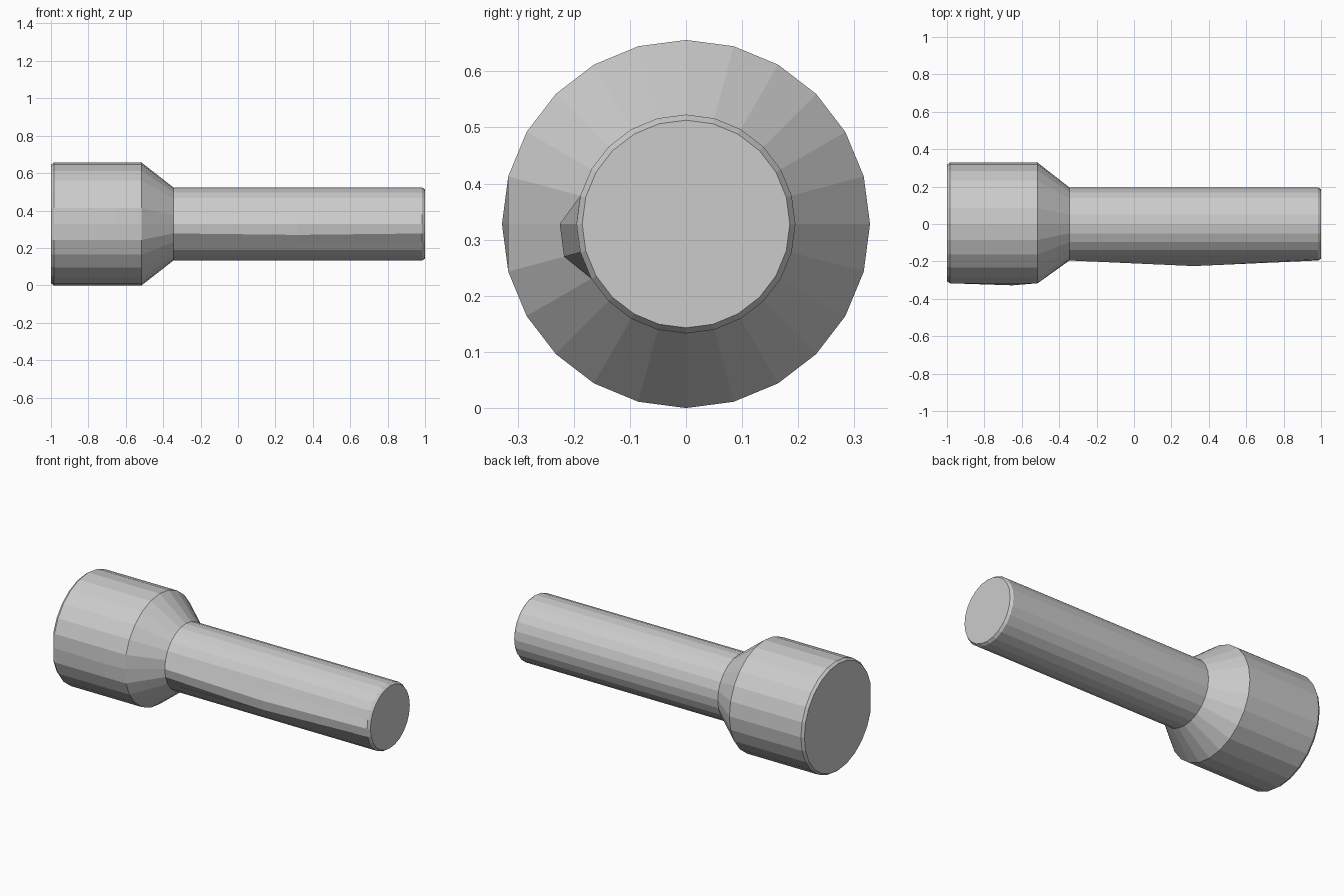
import bpy, bmesh
from math import sin, cos, pi, radians

if "Cube" in bpy.data.objects:
    bpy.data.objects.remove(bpy.data.objects["Cube"])

SIDES = 24
AXIS_Z = 0.328
FRONT = 18  # index of the vertex column facing -y

# Lathe profile along x: (x, radius)
profile = [(-1.0, 0.317), (-0.985, 0.328), (-0.65, 0.328), (-0.515, 0.328),
           (-0.345, 0.195), (0.32, 0.195), (0.985, 0.195), (1.0, 0.185)]


def local_radius(row, col, r):
    # Front of head: flattened at both ends, full in the middle
    if col == FRONT and row in (0, 1, 3):
        return r * cos(radians(15))
    # Front of shaft: slight swelling halfway along
    if row == 5 and col in (FRONT, FRONT - 1):
        return 0.225
    return r


bm = bmesh.new()
rings = []
for row, (x, r) in enumerate(profile):
    ring = []
    for col in range(SIDES):
        a = 2 * pi * col / SIDES
        rr = local_radius(row, col, r)
        ring.append(bm.verts.new((x, rr * cos(a), AXIS_Z + rr * sin(a))))
    rings.append(ring)

# Turn so that column FRONT lies on -y
for v in bm.verts:
    y, z = v.co.y, v.co.z - AXIS_Z
    v.co.y, v.co.z = z, AXIS_Z + y

# Side walls and end caps
for a, b in zip(rings, rings[1:]):
    for i in range(SIDES):
        j = (i + 1) % SIDES
        bm.faces.new((a[i], a[j], b[j], b[i]))
bm.faces.new(rings[0])
bm.faces.new(rings[-1])
bmesh.ops.recalc_face_normals(bm, faces=bm.faces)

# Headed pin: wide head, cone, slim shaft
mesh = bpy.data.meshes.new("headed_pin")
bm.to_mesh(mesh)
bm.free()
pin = bpy.data.objects.new("headed_pin", mesh)
bpy.context.collection.objects.link(pin)
